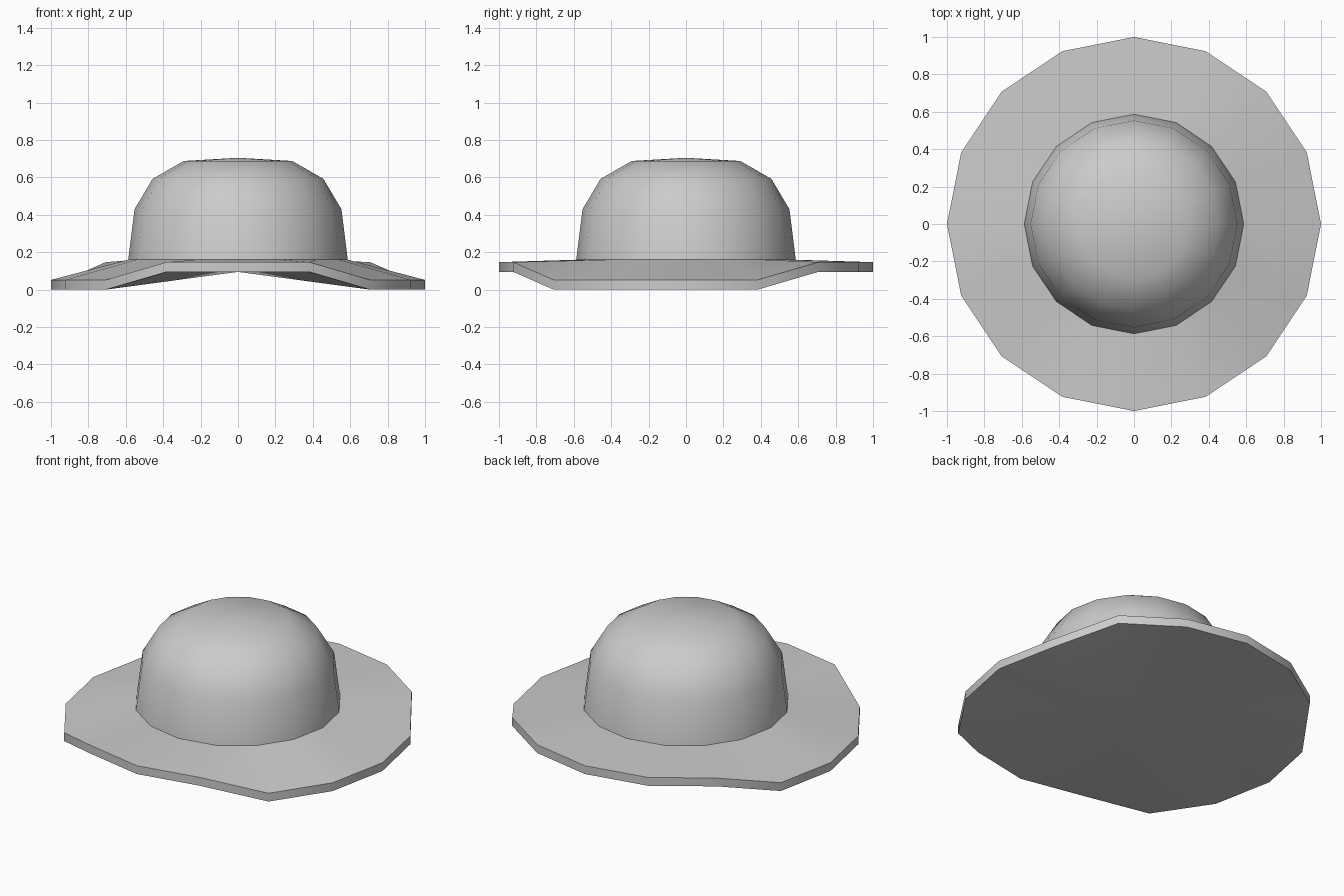
import bpy, bmesh
from math import cos, sin, radians, pi

if "Cube" in bpy.data.objects:
    bpy.data.objects.remove(bpy.data.objects["Cube"])

SIDES = 16


def ring(bm, radius, height):
    """16-sided ring of vertices; height is a function of the side index."""
    return [bm.verts.new((radius * cos(2 * pi * i / SIDES),
                          radius * sin(2 * pi * i / SIDES), height(i)))
            for i in range(SIDES)]


def bridge(bm, lower, upper):
    for i in range(SIDES):
        j = (i + 1) % SIDES
        bm.faces.new((lower[i], lower[j], upper[j], upper[i]))


def fan(bm, loop, z):
    tip = bm.verts.new((0, 0, z))
    for i in range(SIDES):
        bm.faces.new((loop[i], loop[(i + 1) % SIDES], tip))


def finish(bm, name, angle):
    bmesh.ops.recalc_face_normals(bm, faces=bm.faces)
    mesh = bpy.data.meshes.new(name)
    bm.to_mesh(mesh)
    bm.free()
    obj = bpy.data.objects.new(name, mesh)
    bpy.context.collection.objects.link(obj)
    bpy.ops.object.select_all(action='DESELECT')
    obj.select_set(True)
    bpy.context.view_layer.objects.active = obj
    bpy.ops.object.shade_smooth_by_angle(angle=radians(angle))


# Brim: drooping on the left and right, raised at front and back
RAISED = {2, 3, 4, 5, 6, 11, 12, 13}


def droop(i):
    return 0.095 if i in RAISED else 0.0


bm = bmesh.new()
bottom = ring(bm, 1.0, droop)
top = ring(bm, 1.0, lambda i: droop(i) + 0.052)
inner = ring(bm, 0.587, lambda i: 0.16)
fan(bm, bottom, 0.095)
bridge(bm, bottom, top)
bridge(bm, top, inner)
finish(bm, "brim", 30)

# Crown: rounded dome rising from the inner edge of the brim
PROFILE = [(0.587, 0.16), (0.553, 0.43), (0.457, 0.592), (0.29, 0.688)]
bm = bmesh.new()
rings = [ring(bm, r, lambda i, z=z: z) for r, z in PROFILE]
for a, b in zip(rings, rings[1:]):
    bridge(bm, a, b)
fan(bm, rings[-1], 0.705)
# Open shell: the fan above already closes it, the brim closes it below
finish(bm, "crown", 50)
